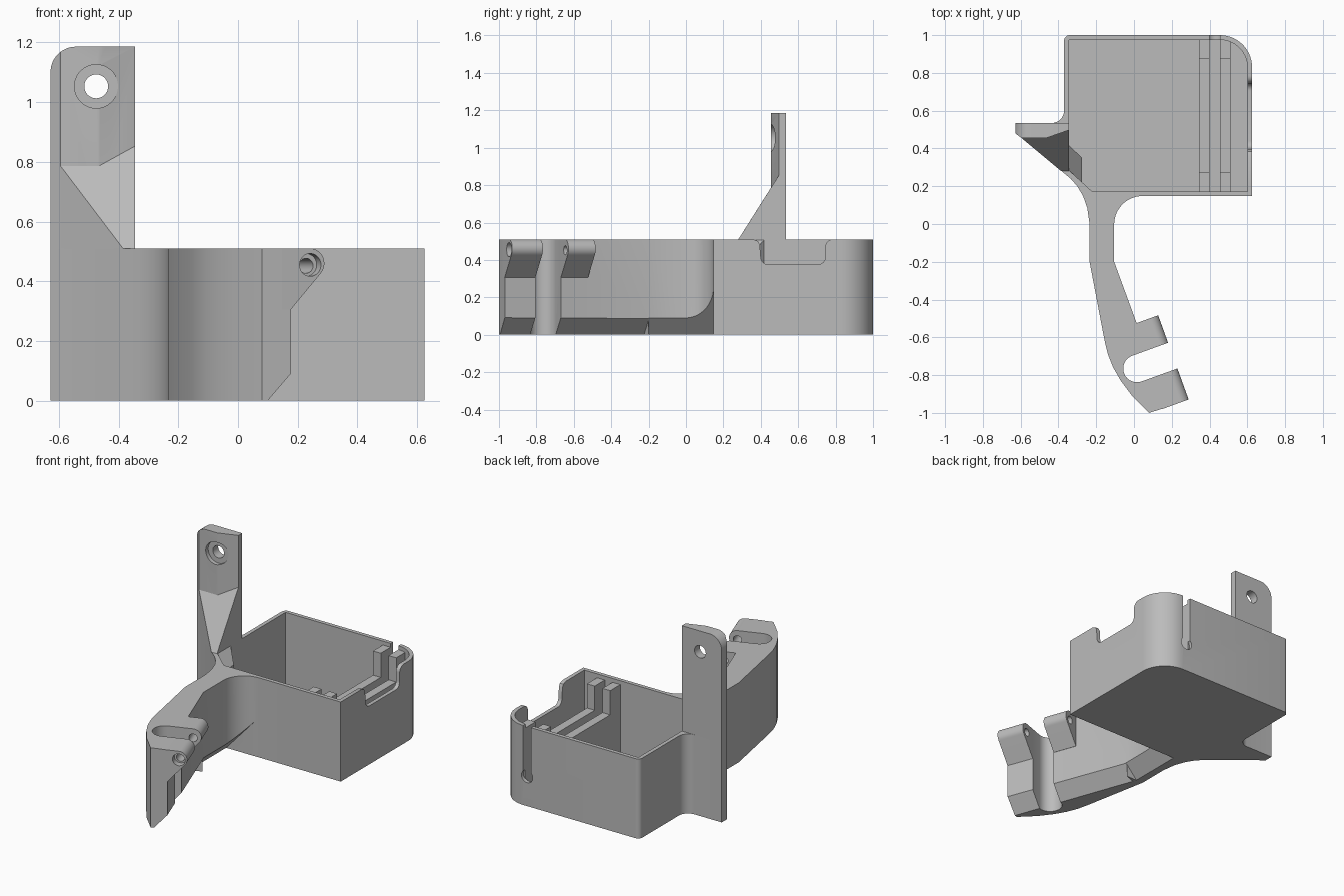
import bpy, bmesh, math
from mathutils import Vector, Matrix

cube = bpy.data.objects.get("Cube")
if cube:
    bpy.data.objects.remove(cube, do_unlink=True)

grey = bpy.data.materials.new("plain grey")
grey.use_nodes = True
grey.diffuse_color = (0.5, 0.5, 0.5, 1)
grey.node_tree.nodes["Principled BSDF"].inputs["Base Color"].default_value = (0.5, 0.5, 0.5, 1)


def frame(x, y, origin=(0, 0, 0)):
    x, y = Vector(x), Vector(y)
    m = Matrix((x, y, x.cross(y))).transposed().to_4x4()
    m.translation = Vector(origin)
    return m


UP = (0, 0, 1)
PLAN = Matrix.Identity(4)
FRONT = frame((1, 0, 0), UP)        # depth runs along -y
SIDE = frame((0, 1, 0), UP)         # depth runs along +x
N = Vector((0.94, 0.34, 0)).normalized()
T = Vector((-N.y, N.x, 0))
ARM = frame(N, UP, N * -0.044)      # depth runs along -T
ARM_PLAN = frame(N, T, N * -0.044)


def arc(cx, cy, r, a0, a1, n=14):
    angles = [math.radians(a0 + (a1 - a0) * i / n) for i in range(n + 1)]
    return [(cx + r * math.cos(a), cy + r * math.sin(a)) for a in angles]


def circle(cx, cy, r):
    return arc(cx, cy, r, 0, 350, 35)


def finish(name, bm):
    bmesh.ops.recalc_face_normals(bm, faces=bm.faces)
    mesh = bpy.data.meshes.new(name)
    bm.to_mesh(mesh)
    bm.free()
    mesh.materials.append(grey)
    obj = bpy.data.objects.new(name, mesh)
    bpy.context.collection.objects.link(obj)
    return obj


def prism(name, points, lo, hi, space=PLAN):
    bm = bmesh.new()
    base = bm.faces.new([bm.verts.new((x, y, lo)) for x, y in points])
    top = bmesh.ops.extrude_face_region(bm, geom=[base])
    verts = [v for v in top["geom"] if isinstance(v, bmesh.types.BMVert)]
    bmesh.ops.translate(bm, verts=verts, vec=(0, 0, hi - lo))
    bmesh.ops.transform(bm, matrix=space, verts=bm.verts)
    return finish(name, bm)


def hull(name, points):
    bm = bmesh.new()
    for p in points:
        bm.verts.new(p)
    bmesh.ops.convex_hull(bm, input=bm.verts)
    bmesh.ops.dissolve_limit(bm, angle_limit=0.02, verts=bm.verts, edges=bm.edges)
    return finish(name, bm)


def cut(obj, tool, operation='DIFFERENCE'):
    mod = obj.modifiers.new("cut", 'BOOLEAN')
    mod.operation, mod.solver, mod.object = operation, 'EXACT', tool
    bpy.context.view_layer.update()
    graph = bpy.context.evaluated_depsgraph_get()
    mesh = bpy.data.meshes.new_from_object(obj.evaluated_get(graph))
    obj.modifiers.clear()
    obj.data = mesh
    bpy.data.objects.remove(tool, do_unlink=True)


H = 0.51
parts = []

# Body: box, curved arm and post foot in one outline
outline = [(0.625, 0.148)]
outline += arc(0.455, 0.83, 0.17, 0, 90)
outline += arc(-0.34, 0.97, 0.03, 90, 180, 6)
outline += arc(-0.435, 0.6, 0.065, 0, -90, 8)
outline += [(-0.628, 0.535), (-0.628, 0.48), (-0.595, 0.455), (-0.335, 0.24),
            (-0.3, 0.2), (-0.27, 0.15), (-0.247, 0.085), (-0.235, 0), (-0.235, -0.2),
            (-0.155, -0.62), (-0.138, -0.69), (-0.11, -0.76), (-0.07, -0.83),
            (-0.01, -0.91), (0.08, -1), (0.177, -0.969), (-0.105, -0.2)]
outline += arc(0.045, -0.002, 0.15, 180, 90)
body = prism("box_and_arm", outline, 0, H)
parts.append(body)

# Open cavity of the box
cavity = [(0.6, 0.173)] + arc(0.455, 0.83, 0.145, 0, 90)
cavity += [(-0.345, 0.975), (-0.345, 0.285), (-0.222, 0.173)]
cut(body, prism("cavity", cavity, 0.025, 0.7))

# Slot with round end in the back wall
cut(body, prism("back_slot", [(0.4, 0.19), (0.455, 0.19), (0.455, 0.7), (0.4, 0.7)],
                -1.1, -0.95, FRONT))
cut(body, prism("slot_end", circle(0.4275, 0.19, 0.04), -1.1, -0.95, FRONT))

# Rounded notch in the left wall
notch = [(0.36, 0.7), (0.36, H), (0.385, 0.5), (0.395, 0.48)]
notch += arc(0.44, 0.415, 0.04, 180, 270, 8) + arc(0.705, 0.415, 0.04, 270, 360, 8)
notch += arc(0.785, 0.47, 0.04, 180, 90, 8) + [(0.785, 0.7)]
cut(body, prism("side_notch", notch, 0.56, 0.7, SIDE))

# Chamfer under the inner side of the arm
cut(body, prism("arm_chamfer_a", [(-0.21, -0.01), (-0.12, 0.09), (0.1, 0.34), (0.1, -0.01)],
                0.15, 1.1, ARM))
cut(body, prism("arm_chamfer_b", [(-0.196, -0.01), (-0.105, 0.09), (0.3, 0.535), (0.3, -0.01)],
                -0.147, 0.2, FRONT))

# Round-ended gap between the two arm lugs
gap = arc(-0.202, -0.725, 0.0725, 90, 270) + [(0.1, -0.7975), (0.1, -0.6525)]
cut(body, prism("lug_gap", gap, -0.1, 0.7, ARM_PLAN))

# Two lugs with a cross hole
profile = [(-0.15, 0.305), (-0.12, 0.305)] + arc(-0.05, 0.46, 0.05, -45, 90) + [(-0.15, H)]
for name, lo, hi in (("front_lug", 0.7975, 0.972), ("rear_lug", 0.498, 0.6525)):
    lug = prism(name, profile, lo, hi, ARM)
    cut(lug, prism("lug_hole", circle(-0.05, 0.452, 0.025), 0.4, 1.1, ARM))
    parts.append(lug)
cut(parts[1], prism("counterbore", circle(-0.05, 0.455, 0.038), 0.93, 1.1, ARM))

# Pair of U-shaped ribs holding a thin board
rib = [(0.165, 0.02), (0.98, 0.02), (0.98, 0.485), (0.875, 0.485), (0.875, 0.33),
       (0.275, 0.33), (0.275, 0.485), (0.165, 0.485)]
parts.append(prism("inner_rib", rib, 0.345, 0.4, SIDE))
parts.append(prism("outer_rib", rib, 0.455, 0.51, SIDE))

# Sloped corner block in the cavity
ring = ((-0.347, 0.42), (-0.347, 0.284), (-0.275, 0.22), (-0.275, 0.35))
parts.append(hull("corner_block", [(x, y, z) for (x, y), top in zip(ring, (H, H, 0.43, 0.43))
                                   for z in (0.02, top)]))

# Upright mounting plate, one rounded top corner, counterbored hole
plate = prism("mount_plate", [(-0.628, 0.535), (-0.628, 0.48), (-0.595, 0.455),
                              (-0.465, 0.455), (-0.345, 0.497), (-0.345, 0.535)], H, 1.186)
rounded = [(-0.7, 0.4), (-0.3, 0.4), (-0.3, 1.186)] + arc(-0.543, 1.101, 0.085, 90, 180)
rounded += [(-0.628, 0.45), (-0.7, 0.45)]
rounded = [p for p in rounded if p[0] > -0.69] + [(-0.628, 0.4)]
rounded = rounded[0:2] + rounded[2:]
cut(plate, prism("plate_shape", rounded, -0.7, -0.3, FRONT), 'INTERSECT')
cut(plate, prism("bolt_hole", circle(-0.475, 1.053, 0.04), -0.7, -0.3, FRONT))
cut(plate, prism("bolt_counterbore", circle(-0.475, 1.053, 0.073), -0.48, -0.3, FRONT))
parts.append(plate)

# Sloped brace in front of the plate
parts.append(hull("plate_brace", [
    (-0.595, 0.455, 0.787), (-0.465, 0.455, 0.787), (-0.345, 0.497, 0.853),
    (-0.345, 0.28, H), (-0.385, 0.28, H), (-0.595, 0.455, H),
    (-0.59, 0.52, H), (-0.345, 0.52, H)]))

# Smooth shading with sharp edges kept
bpy.ops.object.select_all(action='DESELECT')
for obj in parts:
    obj.select_set(True)
bpy.context.view_layer.objects.active = body
bpy.ops.object.shade_smooth_by_angle(angle=math.radians(25))
